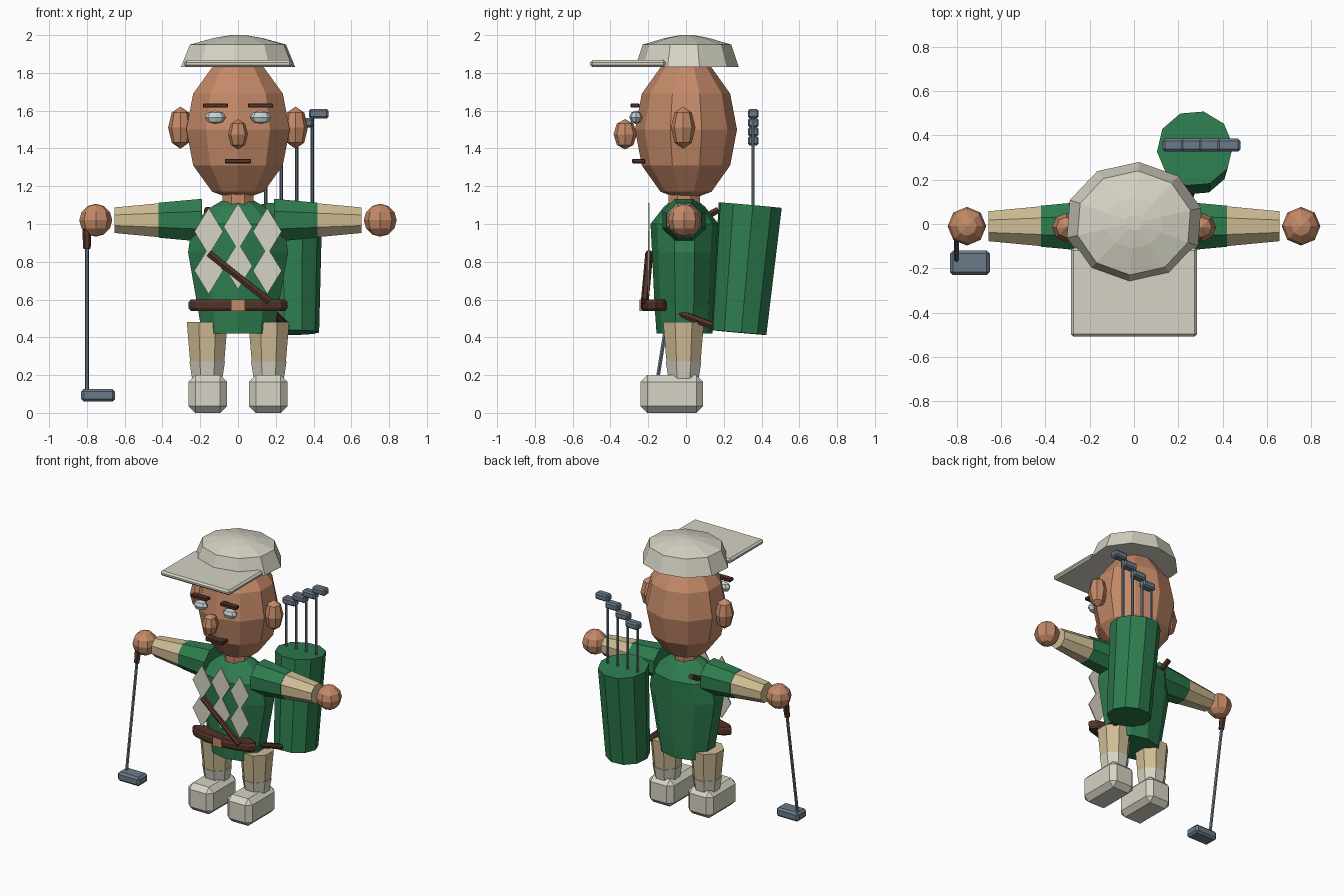
import bpy, bmesh, math
from mathutils import Vector, Matrix

cube = bpy.data.objects.get("Cube")
if cube:
    bpy.data.objects.remove(cube, do_unlink=True)


def material(name, srgb):
    lin = [((c + 0.055) / 1.055) ** 2.4 for c in srgb] + [1]
    m = bpy.data.materials.new(name)
    m.use_nodes = True
    m.diffuse_color = lin
    m.node_tree.nodes["Principled BSDF"].inputs["Base Color"].default_value = lin
    return m


white = material("off white", (.84, .83, .77))
skin = material("skin", (.77, .54, .41))
green = material("green cloth", (.18, .49, .31))
tan = material("tan cloth", (.81, .74, .58))
brown = material("dark brown", (.32, .20, .15))
steel = material("steel", (.42, .48, .54))
eye_white = material("eye white", (.78, .82, .83))


def finish(name, bm, mat):
    bmesh.ops.recalc_face_normals(bm, faces=bm.faces)
    mesh = bpy.data.meshes.new(name)
    bm.to_mesh(mesh)
    bm.free()
    mesh.materials.append(mat)
    ob = bpy.data.objects.new(name, mesh)
    bpy.context.collection.objects.link(ob)
    return ob


def loft(name, rings, sides, mat, centre=(0, 0), turn=0):
    """Stack of elliptical rings (z, x radius, y radius) with flat ends."""
    bm = bmesh.new()
    loops = []
    for z, rx, ry in rings:
        angles = [turn + math.tau * i / sides for i in range(sides)]
        loops.append([bm.verts.new((centre[0] + rx * math.cos(a),
                                    centre[1] + ry * math.sin(a), z)) for a in angles])
    for low, high in zip(loops, loops[1:]):
        for i in range(sides):
            j = (i + 1) % sides
            bm.faces.new((low[i], low[j], high[j], high[i]))
    bm.faces.new(loops[0])
    bm.faces.new(loops[-1])
    return finish(name, bm, mat)


def rod(name, start, end, r1, r2, mat, sides=8):
    """Tapered cylinder between two points."""
    a, b = Vector(start), Vector(end)
    bm = bmesh.new()
    turn = Matrix.Rotation(math.pi / sides, 4, 'Z')
    place = Matrix.Translation((a + b) / 2) @ (b - a).to_track_quat('Z', 'Y').to_matrix().to_4x4()
    bmesh.ops.create_cone(bm, cap_ends=True, segments=sides, radius1=r1, radius2=r2,
                          depth=(b - a).length, matrix=place @ turn)
    return finish(name, bm, mat)


def ball(name, centre, size, mat, segments=8, rings=4):
    bm = bmesh.new()
    bmesh.ops.create_uvsphere(bm, u_segments=segments, v_segments=rings, radius=1,
                              matrix=Matrix.Translation(centre) @ Matrix.Diagonal((*size, 1)))
    return finish(name, bm, mat)


def box(name, centre, size, mat, bevel=0):
    bm = bmesh.new()
    bmesh.ops.create_cube(bm, size=1,
                          matrix=Matrix.Translation(centre) @ Matrix.Diagonal((*size, 1)))
    if bevel:
        bmesh.ops.bevel(bm, geom=bm.edges[:], offset=bevel, segments=1, affect='EDGES')
    return finish(name, bm, mat)


# Head, neck and face
ball("head", (0, 0, 1.5), (.288, .27, .38), skin, 10, 6)
rod("neck", (0, -.01, 1.08), (0, -.01, 1.19), .09, .09, skin)
ball("nose", (0, -.322, 1.475), (.053, .062, .08), skin)
box("mouth", (0, -.25, 1.333), (.14, .07, .024), brown, .004)

# Cap and peak
loft("cap", [(1.83, .312, .275), (1.95, .262, .235), (1.985, .13, .115), (2.0, .04, .035)],
     10, white, (0, .005), math.radians(14))
box("cap_peak", (0, -.308, 1.849), (.57, .4, .036), white, .012)

# Torso
loft("torso", [(.42, .2, .148), (.56, .225, .158), (.85, .278, .172),
               (1.0, .255, .18), (1.09, .15, .11), (1.14, .06, .05)],
     10, green, (0, -.008), math.pi / 10)

# Diamond pattern plates on the chest
for x, z_top in ((-.155, .96), (0, .985), (.155, .96)):
    for z, row in ((z_top, "upper"), (z_top - .207, "lower")):
        bm = bmesh.new()
        outline = [(x - .076, z), (x, z - .125), (x + .076, z), (x, z + .125)]
        face = bm.faces.new([bm.verts.new((px, -.202, pz)) for px, pz in outline])
        back = bmesh.ops.extrude_face_region(bm, geom=[face])["geom"]
        bmesh.ops.translate(bm, vec=(0, .008, 0),
                            verts=[v for v in back if isinstance(v, bmesh.types.BMVert)])
        finish(row + "_diamond", bm, white)

# Belt, buckle and carrying strap
loft("belt", [(.54, .25, .07), (.555, .262, .08), (.585, .262, .08), (.6, .25, .07)],
     12, brown, (0, -.16))
box("buckle", (0, -.241, .57), (.074, .009, .062), skin)
rod("chest_strap", (-.155, -.195, .845), (.165, -.218, .59), .021, .021, brown, 6)
rod("hip_strap", (.19, -.03, .525), (.26, .16, .455), .021, .021, brown, 6)
rod("shoulder_strap", (-.16, .05, 1.01), (-.16, .172, 1.075), .02, .02, brown, 6)

# Paired parts
for s, side in ((1, "left"), (-1, "right")):
    ball(side + "_ear", (s * .305, -.015, 1.51), (.065, .065, .112), skin)
    ball(side + "_eye", (s * .12, -.265, 1.565), (.056, .035, .036), eye_white)
    box(side + "_eyebrow", (s * .12, -.27, 1.627), (.132, .045, .023), brown, .004)
    rod(side + "_sleeve", (s * .19, -.01, 1.02), (s * .42, -.01, 1.02), .123, .1, green)
    rod(side + "_forearm", (s * .41, -.01, 1.02), (s * .655, -.01, 1.02), .098, .073, tan)
    ball(side + "_hand", (s * .753, -.01, 1.02), (.087, .087, .087), skin, 8, 6)
    rod(side + "_leg", (s * .163, -.013, .25), (s * .163, -.013, .48), .096, .117, tan)
    rod(side + "_sock", (s * .163, -.013, .17), (s * .163, -.013, .272), .085, .102, white)
    box(side + "_shoe", (s * .16, -.075, .1), (.204, .332, .2), white, .036)

# Bag with its clubs
rod("bag", (.28, .28, .425), (.275, .34, 1.10), .15, .172, green, 10)
for i in range(4):
    x, z = .147 + i * .082, 1.44 + i * .048
    rod("bag_club_shaft", (x, .355, 1.0), (x, .355, z), .01, .01, steel, 6)
    box("bag_club_head", (x + .034, .356, z), (.104, .058, .05), steel, .01)

# Club in the right hand
rod("held_club_grip", (-.8, -.025, .97), (-.8, -.042, .87), .024, .02, brown, 6)
rod("held_club_shaft", (-.8, -.035, .9), (-.8, -.165, .09), .011, .011, steel, 6)
box("held_club_head", (-.74, -.175, .093), (.18, .11, .066), steel, .014)
